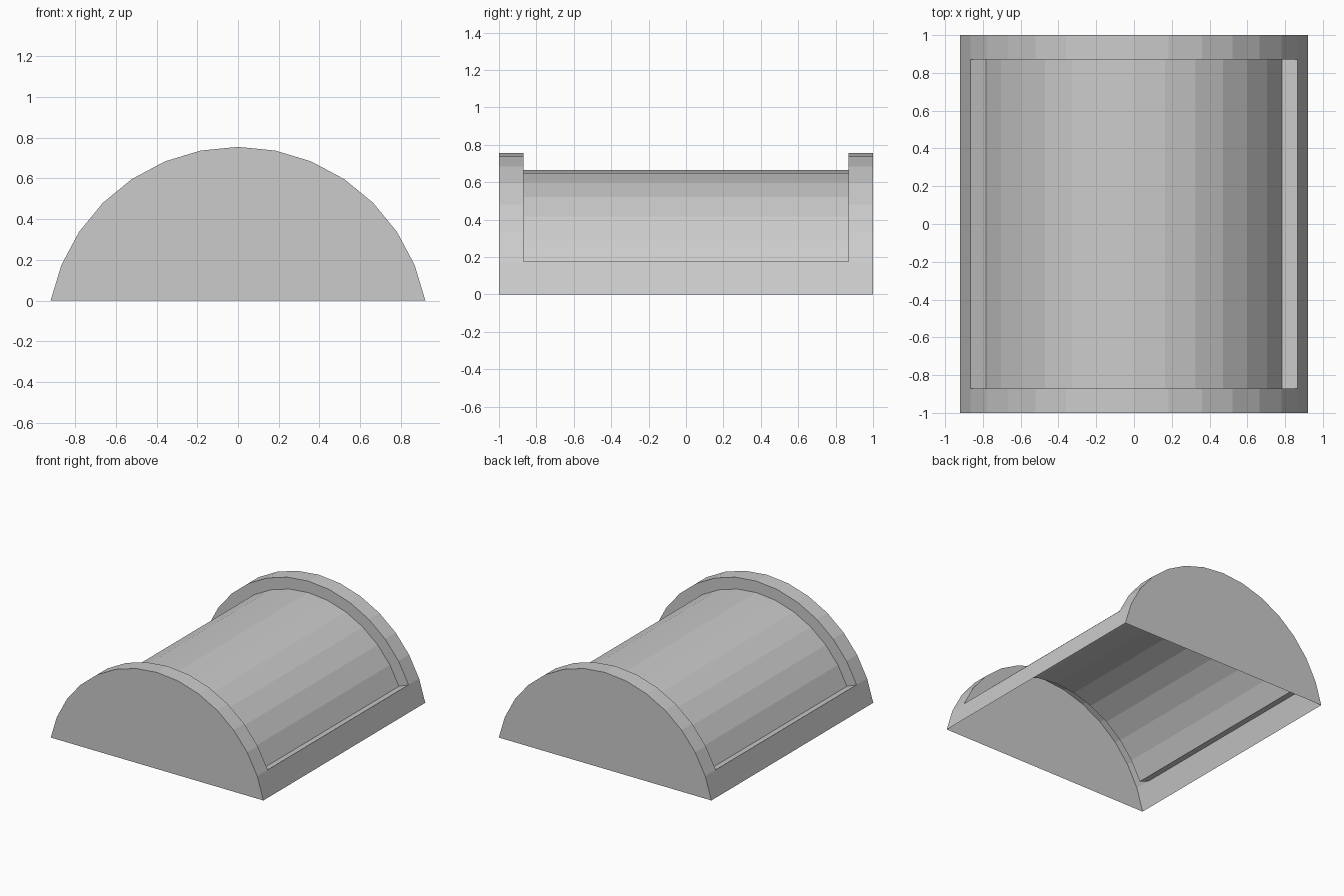
import bpy, bmesh
from math import sin, cos, radians

if "Cube" in bpy.data.objects:
    bpy.data.objects.remove(bpy.data.objects["Cube"])

R, DROP = 0.938, 0.183      # arc radius and depth of its centre below the base
DEPTH = 0.09                # recess depth
STEP = 11.25                # facet angle


def arc(radius, steps, y):
    """Points of a faceted arc at depth y, from -x to +x."""
    return [(radius * sin(radians(i * STEP)), y, radius * cos(radians(i * STEP)) - DROP)
            for i in range(-steps, steps + 1)]


bm = bmesh.new()


def ring(points):
    return [bm.verts.new(p) for p in points]


def bridge(a, b):
    for i in range(len(a) - 1):
        bm.faces.new((a[i], a[i + 1], b[i + 1], b[i]))


# Cross-sections: ends, rim edges, sunken panel
front, back = ring(arc(R, 7, -1)), ring(arc(R, 7, 1))
rim_f, rim_b = ring(arc(R, 6, -0.87)), ring(arc(R, 6, 0.87))
low_f, low_b = ring(arc(R - DEPTH, 6, -0.87)), ring(arc(R - DEPTH, 6, 0.87))

# End caps
bm.faces.new(front)
bm.faces.new(back[::-1])

# Raised end rims, recess walls and sunken barrel panel
bridge(front[1:-1], rim_f)
bridge(rim_f, low_f)
bridge(low_f, low_b)
bridge(low_b, rim_b)
bridge(rim_b, back[1:-1])

# Bottom side strips and the sloped ledges above them
for s, t in ((0, 1), (-1, -2)):
    bm.faces.new((front[s], back[s], back[t], rim_b[s], rim_f[s], front[t]))
    bm.faces.new((rim_f[s], rim_b[s], low_b[s], low_f[s]))

bmesh.ops.recalc_face_normals(bm, faces=bm.faces)

# Open-bottomed shell
mesh = bpy.data.meshes.new("barrel_lid")
bm.to_mesh(mesh)
bm.free()
lid = bpy.data.objects.new("barrel_lid", mesh)
bpy.context.collection.objects.link(lid)
